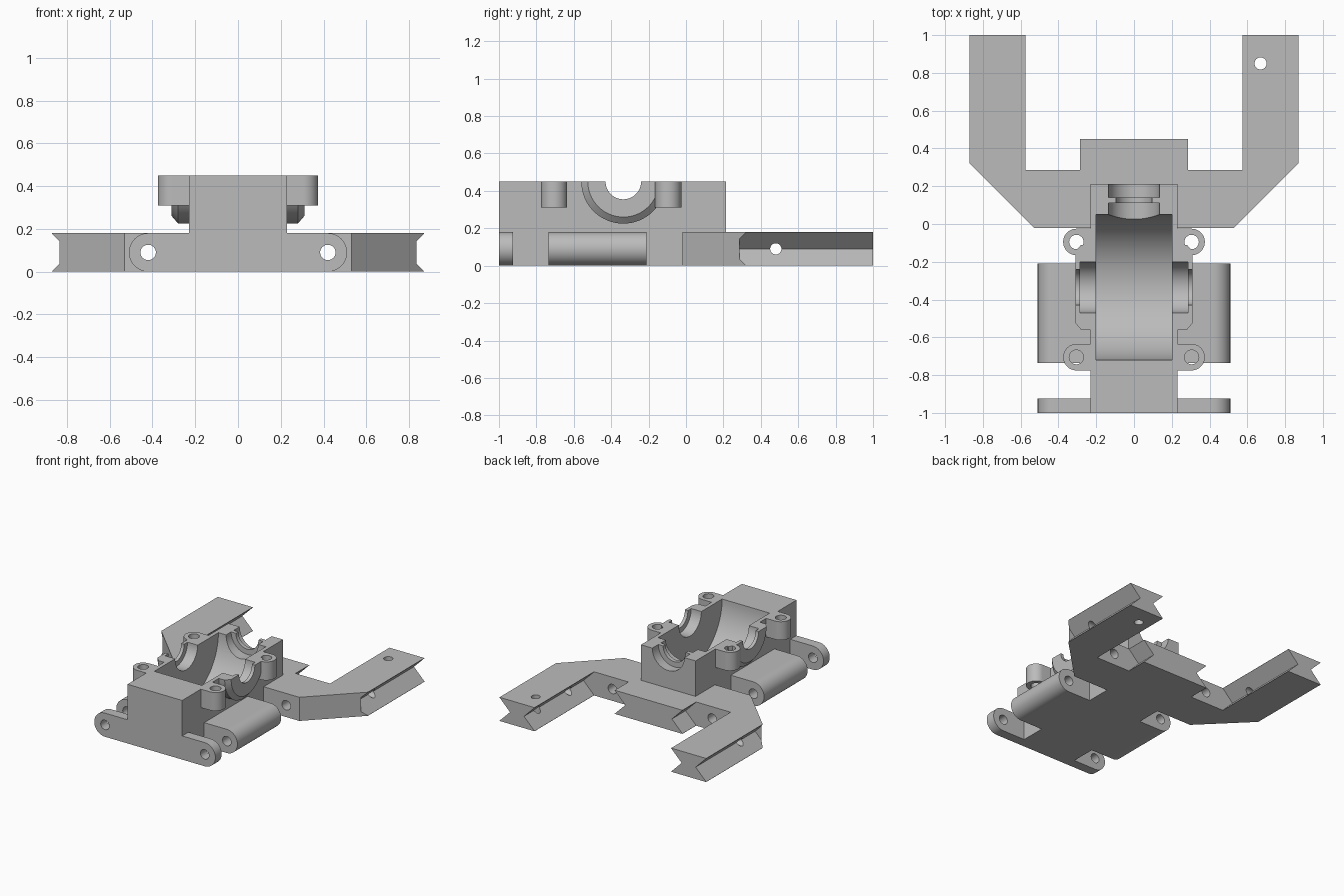
import bpy, bmesh, math
from math import sin, cos, pi

cube = bpy.data.objects.get("Cube")
if cube:
    bpy.data.objects.remove(cube)

grey = bpy.data.materials.new("plain_grey")
grey.use_nodes = True
color = (0.5, 0.5, 0.5, 1)
grey.diffuse_color = color
grey.node_tree.nodes["Principled BSDF"].inputs["Base Color"].default_value = color

# axis -> function placing profile coordinates (u, v) at depth t
PLACE = {
    "X": lambda u, v, t: (t, u, v),
    "Y": lambda u, v, t: (u, t, v),
    "Z": lambda u, v, t: (u, v, t),
}


def loft(name, rings):
    """Closed solid through a list of rings with equal point counts."""
    bm = bmesh.new()
    loops = [[bm.verts.new(p) for p in ring] for ring in rings]
    n = len(loops[0])
    for a, b in zip(loops, loops[1:]):
        for i in range(n):
            j = (i + 1) % n
            bm.faces.new((a[i], a[j], b[j], b[i]))
    bm.faces.new(loops[0])
    bm.faces.new(loops[-1])
    bmesh.ops.recalc_face_normals(bm, faces=bm.faces)
    mesh = bpy.data.meshes.new(name)
    bm.to_mesh(mesh)
    bm.free()
    mesh.materials.append(grey)
    ob = bpy.data.objects.new(name, mesh)
    bpy.context.collection.objects.link(ob)
    return ob


def prism(name, pts, axis, a, b):
    return loft(name, [[PLACE[axis](u, v, t) for u, v in pts] for t in (a, b)])


def box(name, x0, x1, y0, y1, z0, z1):
    return prism(name, [(x0, y0), (x1, y0), (x1, y1), (x0, y1)], "Z", z0, z1)


def lathe(name, profile, axis, cu, cv, n=64):
    """Round solid; profile is (radius, depth) along the axis through (cu, cv)."""
    angles = [2 * pi * i / n for i in range(n)]
    return loft(name, [[PLACE[axis](cu + r * cos(q), cv + r * sin(q), t) for q in angles]
                       for r, t in profile])


def hole(axis, cu, cv, r, a, b):
    return lathe("cutter", [(r, a), (r, b)], axis, cu, cv, 32)


def tab(s, x0, xc, c, r):
    """Flat strip with a rounded outer end on side s."""
    arc = [-pi / 2 + pi * i / 24 for i in range(25)]
    pts = [(x0, c - r)] + [(xc + r * cos(q), c + r * sin(q)) for q in arc] + [(x0, c + r)]
    return [(s * u, v) for u, v in pts]


def cut(ob, *cutters):
    for c in cutters:
        mod = ob.modifiers.new("cut", "BOOLEAN")
        mod.operation, mod.solver, mod.object = "DIFFERENCE", "EXACT", c
        deps = bpy.context.evaluated_depsgraph_get()
        mesh = bpy.data.meshes.new_from_object(ob.evaluated_get(deps))
        ob.modifiers.clear()
        ob.data = mesh
    for c in cutters:
        bpy.data.objects.remove(c)


def finish(ob):
    ob.data.shade_smooth()
    ob.data.set_sharp_from_angle(angle=math.radians(30))


TOP, AXLE_Y, HINGE_X, MID, LOW = 0.45, -0.335, 0.42, 0.09, 0.18


def axle_bore():
    steps = [(0.095, -0.4), (0.095, -0.285), (0.135, -0.285),
             (0.135, 0.285), (0.095, 0.285), (0.095, 0.4)]
    return lathe("cutter", steps, "X", AXLE_Y, TOP)


# Housing with a round gear cavity, axle bore and stepped rear shaft bore
housing = box("gear_housing", -0.23, 0.23, -1, 0.213, 0, TOP)
shaft = [(0.135, -0.1), (0.135, 0.11), (0.095, 0.11),
         (0.095, 0.14), (0.135, 0.14), (0.135, 0.3)]
cut(housing,
    lathe("cutter", [(0.385, -0.2), (0.385, 0.2)], "X", AXLE_Y, TOP, 96),
    axle_bore(),
    lathe("cutter", shaft, "Y", 0, TOP))
finish(housing)

for side, s in (("left", 1), ("right", -1)):
    # Chamfered half-round bearing carrier
    rim = [(0.225, s * 0.215), (0.225, s * 0.28), (0.19, s * 0.31)]
    carrier = lathe(side + "_bearing_carrier", rim, "X", AXLE_Y, TOP)
    cut(carrier, box("cutter", -1, 1, -1, 1, TOP, 1), axle_bore())
    finish(carrier)

    # Screw posts
    for end, y in (("front", -0.705), ("rear", -0.095)):
        post = prism(f"{side}_{end}_screw_post", tab(s, 0.22, 0.305, y, 0.07), "Z", 0.31, TOP)
        cut(post, hole("Z", s * 0.305, y, 0.038, 0.2, 0.6))
        finish(post)

    # Hinge barrel and front ear
    for part, y0, y1 in (("hinge_barrel", -0.735, -0.21), ("front_ear", -1, -0.925)):
        hinge = prism(f"{side}_{part}", tab(s, 0.22, HINGE_X, MID, MID), "Y", y0, y1)
        cut(hinge, hole("Y", s * HINGE_X, MID, 0.036, y0 - 0.1, y1 + 0.1))
        finish(hinge)

# Rear frame: plate, centre block and two arms in one outline
half = [(0.53, -0.02), (0.87, 0.32), (0.87, 1), (0.575, 1),
        (0.575, 0.285), (0.285, 0.285), (0.285, TOP)]
outline = half + [(-x, y) for x, y in reversed(half)]
frame = prism("rear_frame", outline, "Z", 0, LOW)
cutters = [box("cutter", -0.22, 0.22, -0.1, 0.2, -0.1, 0.3),
           hole("Z", 0.67, 0.85, 0.032, -0.1, 0.3)]
for s in (1, -1):
    # V grooves along both arm sides and the block ends
    for x in (0.285, 0.575, 0.87):
        d = 0.0885
        diamond = [(s * x - d, MID), (s * x, MID - d), (s * x + d, MID), (s * x, MID + d)]
        cutters.append(prism("cutter", diamond, "Y", 0.285, 0.6 if x < 0.3 else 1.1))
    # Hinge pin hole and cross hole
    cutters.append(hole("Y", s * HINGE_X, MID, 0.036, -0.2, 0.4))
    cutters.append(hole("X", 0.48, MID, 0.03, s * 0.5, s * 1.0))
cut(frame, *cutters)
finish(frame)
